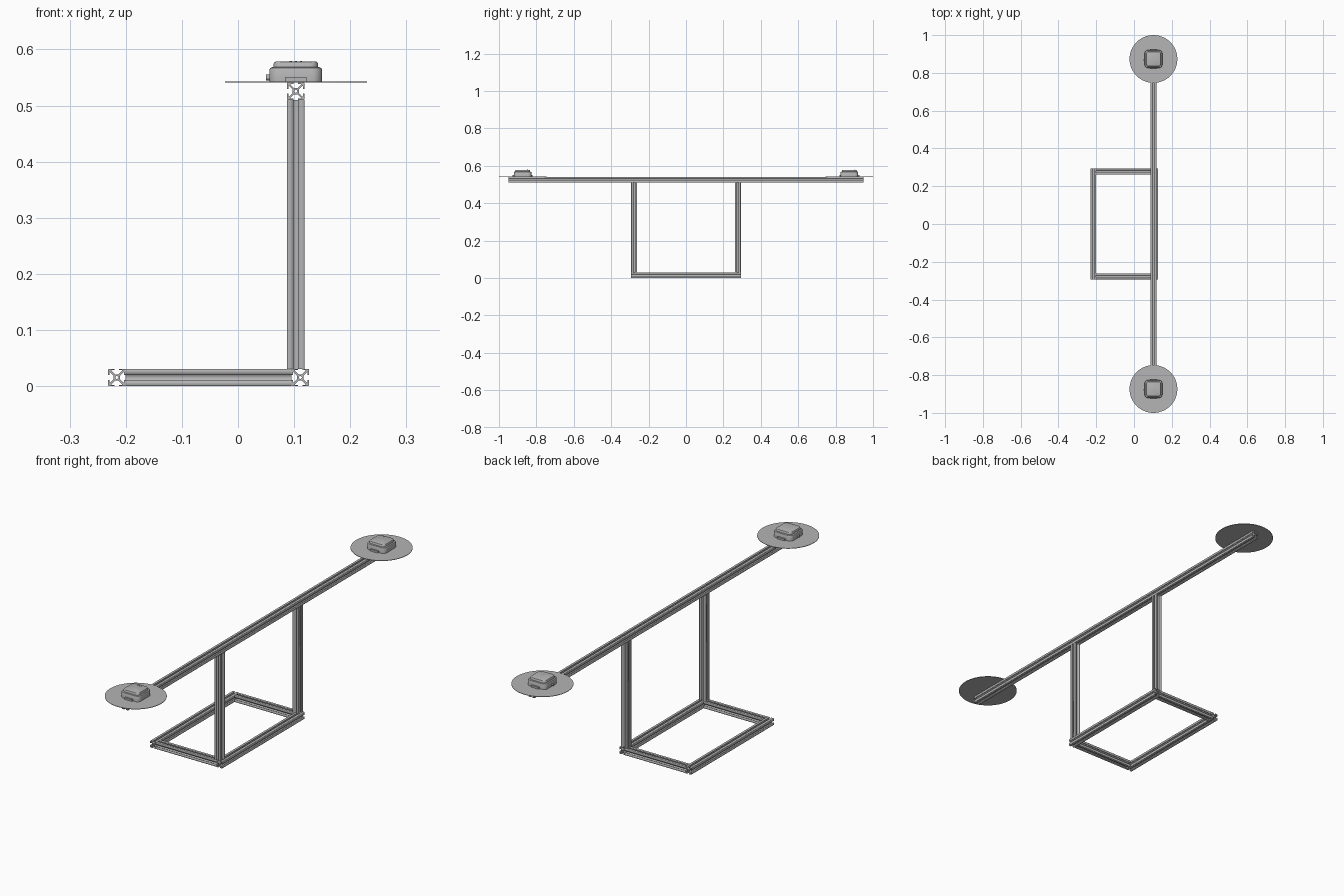
import bpy, bmesh, math
from mathutils import Matrix

if "Cube" in bpy.data.objects:
    bpy.data.objects.remove(bpy.data.objects["Cube"], do_unlink=True)

grey = bpy.data.materials.new("aluminium_grey")
grey.use_nodes = True
COLOR = (0.46, 0.46, 0.46, 1)
grey.diffuse_color = COLOR
grey.node_tree.nodes["Principled BSDF"].inputs["Base Color"].default_value = COLOR

W = 0.031          # profile width
H = W / 2
MAST_X = 0.103     # centre of posts, beam and antennas
DISC_Z = 0.541     # underside of the discs


def activate(obj):
    bpy.ops.object.select_all(action='DESELECT')
    obj.select_set(True)
    bpy.context.view_layer.objects.active = obj


def add_spline(curve, points):
    s = curve.splines.new('POLY')
    s.points.add(len(points) - 1)
    for p, (x, y) in zip(s.points, points):
        p.co = (x, y, 0, 1)
    s.use_cyclic_u = True


def slot_profile():
    # one side of the slotted section, repeated around four sides
    half = [(0.27, 1), (0.27, 0.84), (0.6, 0.84), (0.6, 0.76), (0.2, 0.36)]
    side = [(0.92, 1)] + half + [(-x, y) for x, y in reversed(half)] + [(-0.92, 1)]
    pts = []
    for k in range(4):
        c, s = math.cos(k * math.pi / 2), math.sin(k * math.pi / 2)
        pts += [((x * c - y * s) * H, (x * s + y * c) * H) for x, y in side]
    return pts


def rail(name, axis, centre, length):
    curve = bpy.data.curves.new(name, 'CURVE')
    curve.dimensions = '2D'
    curve.fill_mode = 'BOTH'
    curve.extrude = length / 2
    add_spline(curve, slot_profile())
    add_spline(curve, [(0.18 * H * math.cos(a * math.pi / 6),
                        0.18 * H * math.sin(a * math.pi / 6)) for a in range(12)])
    obj = bpy.data.objects.new(name, curve)
    bpy.context.collection.objects.link(obj)
    obj.location = centre
    obj.rotation_euler = {'x': (0, math.pi / 2, 0),
                          'y': (math.pi / 2, 0, 0), 'z': (0, 0, 0)}[axis]
    activate(obj)
    bpy.ops.object.convert(target='MESH')
    obj = bpy.context.object
    obj.data.materials.clear()
    obj.data.materials.append(grey)


def finish(name, bm, location, angle=35):
    bmesh.ops.recalc_face_normals(bm, faces=bm.faces)
    mesh = bpy.data.meshes.new(name)
    bm.to_mesh(mesh)
    bm.free()
    obj = bpy.data.objects.new(name, mesh)
    bpy.context.collection.objects.link(obj)
    obj.location = location
    mesh.materials.append(grey)
    activate(obj)
    bpy.ops.object.shade_smooth_by_angle(angle=math.radians(angle))


def cylinder(name, location, radius, depth, segments, along_x=False):
    bm = bmesh.new()
    rot = Matrix.Rotation(math.pi / 2, 4, 'Y') if along_x else Matrix()
    bmesh.ops.create_cone(bm, cap_ends=True, segments=segments, radius1=radius,
                          radius2=radius, depth=depth, matrix=rot)
    finish(name, bm, location)


def box(name, location, size):
    bm = bmesh.new()
    bmesh.ops.create_cube(bm, size=1, matrix=Matrix.Diagonal((*size, 1)))
    finish(name, bm, location)


def rounded_stack(name, location, layers):
    # lofts rounded squares given as (height, half width, corner radius)
    bm = bmesh.new()
    rings = []
    for z, half, r in layers:
        ring = []
        for k in range(4):
            mid = math.pi / 4 + k * math.pi / 2
            cx = math.copysign(half - r, math.cos(mid))
            cy = math.copysign(half - r, math.sin(mid))
            for i in range(7):
                a = k * math.pi / 2 + i * math.pi / 12
                ring.append(bm.verts.new((cx + r * math.cos(a), cy + r * math.sin(a), z)))
        rings.append(ring)
    for lo, hi in zip(rings, rings[1:]):
        for i in range(len(lo)):
            j = (i + 1) % len(lo)
            bm.faces.new((lo[i], lo[j], hi[j], hi[i]))
    bm.faces.new(rings[0][::-1])
    bm.faces.new(rings[-1])
    finish(name, bm, location)


# base frame
BACK_X, FRONT_X, END_Y = -0.216, 0.111, 0.293
rail("base_rail_right", 'y', (BACK_X, 0, H), 2 * END_Y)
rail("base_rail_left", 'y', (FRONT_X, 0, H), 2 * END_Y)

# cross rails, posts and antennas at each end
for side, s in (("front", -1), ("back", 1)):
    y = s * (END_Y - H)
    rail(side + "_cross_rail", 'x', ((BACK_X + FRONT_X) / 2, y, H), FRONT_X - BACK_X - W)
    rail(side + "_post", 'z', (MAST_X, y, (W + DISC_Z - W) / 2), DISC_Z - 2 * W)

    ay = s * 0.8735
    cylinder(side + "_ground_disc", (MAST_X, ay, DISC_Z + 0.001), 0.1265, 0.002, 96)
    rounded_stack(side + "_antenna_housing", (MAST_X, ay, DISC_Z + 0.002), [
        (0, 0.047, 0.018), (0.021, 0.047, 0.018), (0.024, 0.0455, 0.017),
        (0.0255, 0.042, 0.016), (0.0255, 0.040, 0.015), (0.032, 0.0395, 0.015),
        (0.0345, 0.038, 0.014), (0.0358, 0.035, 0.012)])
    for t in (-1, 1):
        box(side + "_antenna_tab", (MAST_X, ay + t * 0.047, DISC_Z + 0.006),
            (0.038, 0.014, 0.008))
    cylinder(side + "_antenna_connector", (MAST_X - 0.048, ay - 0.004, DISC_Z + 0.009),
             0.005, 0.010, 20, True)
    for i in (-1, 0, 1):
        cylinder(side + "_indicator", (MAST_X + i * 0.009, ay + 0.026, DISC_Z + 0.038),
                 0.0018, 0.001, 12)

# long beam carrying the discs
rail("top_beam", 'y', (MAST_X, 0, DISC_Z - H), 1.9)
